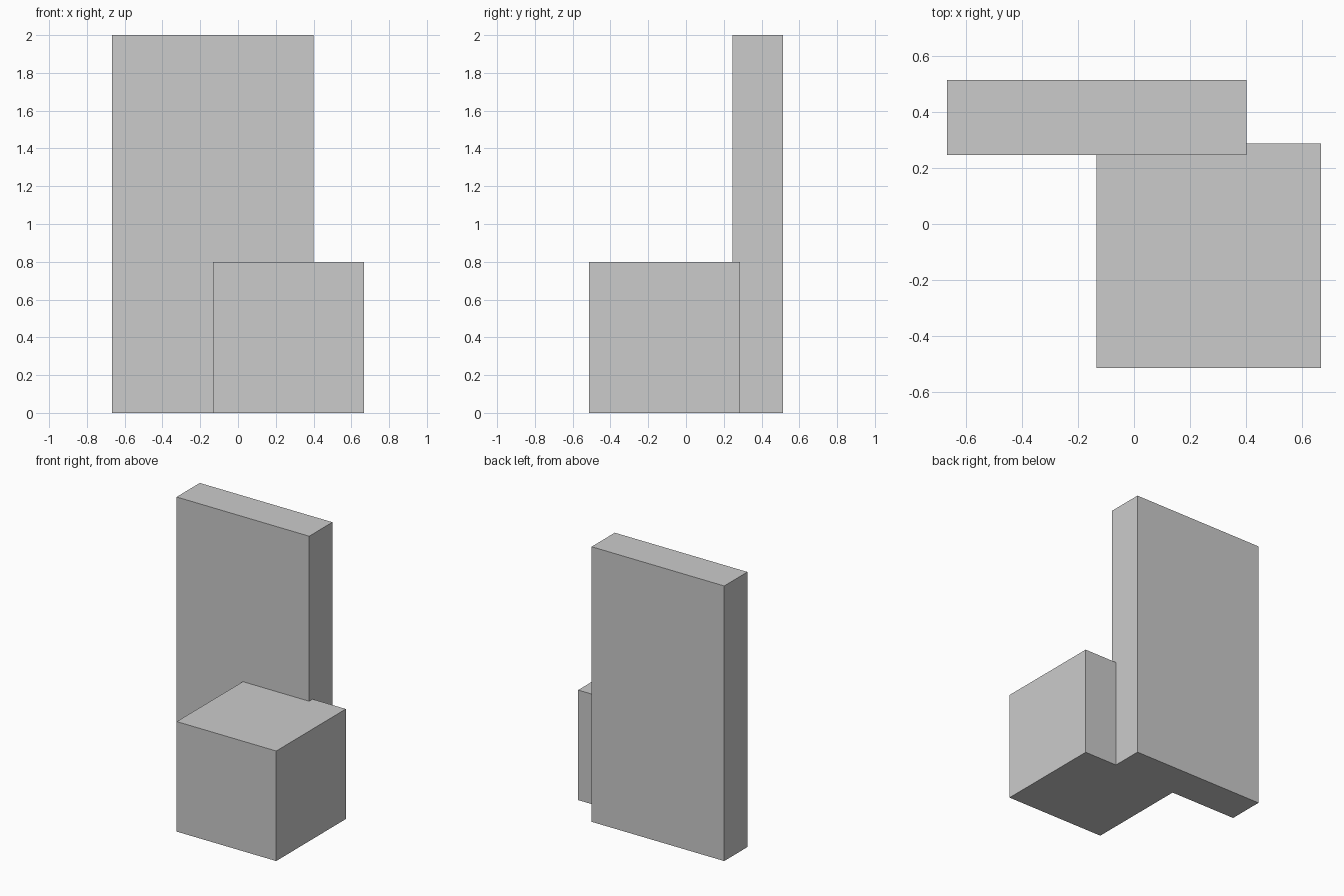
import bpy
from mathutils import Vector

if "Cube" in bpy.data.objects:
    bpy.data.objects.remove(bpy.data.objects["Cube"])


def box(name, low, high):
    """Add a box spanning two opposite corners."""
    low, high = Vector(low), Vector(high)
    bpy.ops.mesh.primitive_cube_add(size=1, location=(low + high) / 2)
    obj = bpy.context.object
    obj.name = name
    obj.scale = high - low
    bpy.ops.object.transform_apply(location=True, rotation=False, scale=True)
    return obj


# Low cubic block in front, running slightly into the tall slab
block = box("low_block", (-0.1333, -0.5133, 0), (0.6667, 0.2867, 0.8))

# Tall upright slab at the back
slab = box("tower_and_block", (-0.6667, 0.2467, 0), (0.4, 0.5133, 2))

# Fuse both into one clean solid with a seamless base
union = slab.modifiers.new("union", "BOOLEAN")
union.operation = "UNION"
union.solver = "EXACT"
union.object = block
bpy.context.view_layer.objects.active = slab
bpy.ops.object.modifier_apply(modifier=union.name)
bpy.data.objects.remove(block, do_unlink=True)
